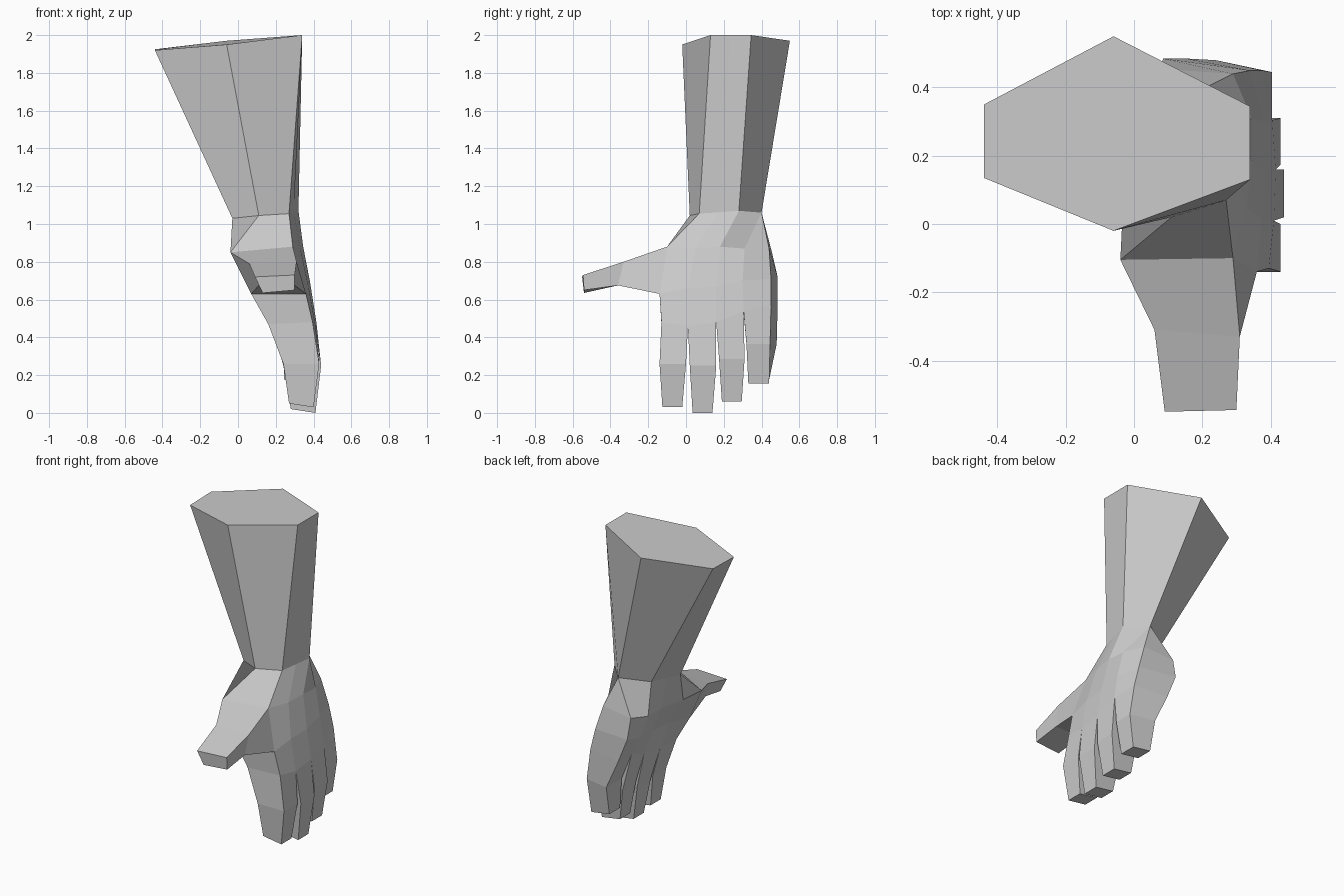
import bpy, bmesh
from mathutils import Vector as V

if "Cube" in bpy.data.objects:
    bpy.data.objects.remove(bpy.data.objects["Cube"])

bm = bmesh.new()


def face(pts):
    uniq = []
    for p in pts:
        if all((p - q).length > 1e-5 for q in uniq):
            uniq.append(p)
    if len(uniq) > 2:
        bm.faces.new([bm.verts.new(p) for p in uniq])


def loft(rings, skip=()):
    """Skin consecutive rings; skip holds (ring, side) pairs left open."""
    for r in range(len(rings) - 1):
        a, b = rings[r], rings[r + 1]
        for i in range(len(a)):
            if (r, i) not in skip:
                j = (i + 1) % len(a)
                face([a[i], a[j], b[j], b[i]])


def ring(back, palm):
    """Back-of-hand points from index to little side, then palm points back again."""
    return [V(p) for p in back] + [V(p) for p in reversed(palm)]


def arm_ring(b, c, d, e, f, a):
    """Six-sided forearm section spread over the ten hand columns."""
    b, c, d, e, f, a = map(V, (b, c, d, e, f, a))
    return ring([b, (b + c) / 2, c, d, d], [a, f, (e + f) / 2, e, d])


# Forearm
elbow = arm_ring((.34, .13, 2), (.34, .345, 2), (-.06, .55, 1.97),
                 (-.44, .35, 1.925), (-.44, .135, 1.92), (-.06, -.02, 1.95))
wrist = arm_ring((.27, .07, 1.055), (.32, .28, 1.07), (.21, .40, 1.06),
                 (.04, .30, 1.04), (-.03, .10, 1.03), (.11, .02, 1.045))

# Palm sections
heel = ring([(.29, -.10, .88), (.33, .05, .87), (.345, .18, .88), (.345, .31, .87), (.29, .44, .87)],
            [(-.04, -.105, .85), (0, .03, .83), (.05, .18, .82), (.05, .32, .82), (.08, .455, .85)])
web = ring([(.36, -.14, .63), (.375, .01, .66), (.385, .16, .67), (.38, .30, .70), (.34, .45, .71)],
           [(.07, -.14, .63), (.12, .01, .64), (.13, .16, .64), (.11, .31, .66), (.085, .485, .72)])
knuckles = ring([(.395, -.13, .48), (.41, .01, .46), (.415, .16, .48), (.405, .305, .54), (.375, .45, .57)],
                [(.16, -.13, .47), (.18, .01, .46), (.19, .16, .48), (.18, .305, .53), (.15, .485, .56)])
loft([elbow, wrist, heel, web, knuckles], skip={(2, 9)})
face(elbow)

# Thumb grows out of the open side of the palm
thumb_mid = [V(p) for p in ((.31, -.33, .80), (.06, -.31, .79), (.11, -.36, .675), (.30, -.36, .675))]
thumb_tip = [V(p) for p in ((.30, -.545, .73), (.09, -.55, .72), (.13, -.54, .635), (.30, -.54, .65))]
loft([[heel[0], heel[9], web[9], web[0]], thumb_mid, thumb_tip])
face(thumb_tip)

# Fingers: joint y range, joint height, joint back x, palm-side outer y, tip y range, tip height
fingers = [(-.14, 0, .26, .43, 0, -.125, -.02, .03),
           (.02, .16, .25, .44, .16, .035, .14, 0),
           (.175, .31, .285, .43, .31, .19, .295, .06),
           (.32, .445, .365, .405, .48, .33, .44, .155)]
for i, (y0, y1, z, x, yp, t0, t1, tz) in enumerate(fingers):
    base = [knuckles[k] for k in (i, i + 1, 8 - i, 9 - i)]
    joint = [V((x, y0, z)), V((x, y1, z)), V((.24, yp, z)), V((.24, y0, z))]
    tip = [V((x - .03, t0, tz)), V((x - .03, t1, tz)),
           V((x - .16, t1, tz + .02)), V((x - .16, t0, tz + .02))]
    loft([base, joint, tip])
    face(tip)

# Weld into one skin
bmesh.ops.remove_doubles(bm, verts=bm.verts, dist=1e-4)
bmesh.ops.recalc_face_normals(bm, faces=bm.faces)
mesh = bpy.data.meshes.new("hand_and_forearm")
bm.to_mesh(mesh)
bm.free()
bpy.context.collection.objects.link(bpy.data.objects.new("hand_and_forearm", mesh))
